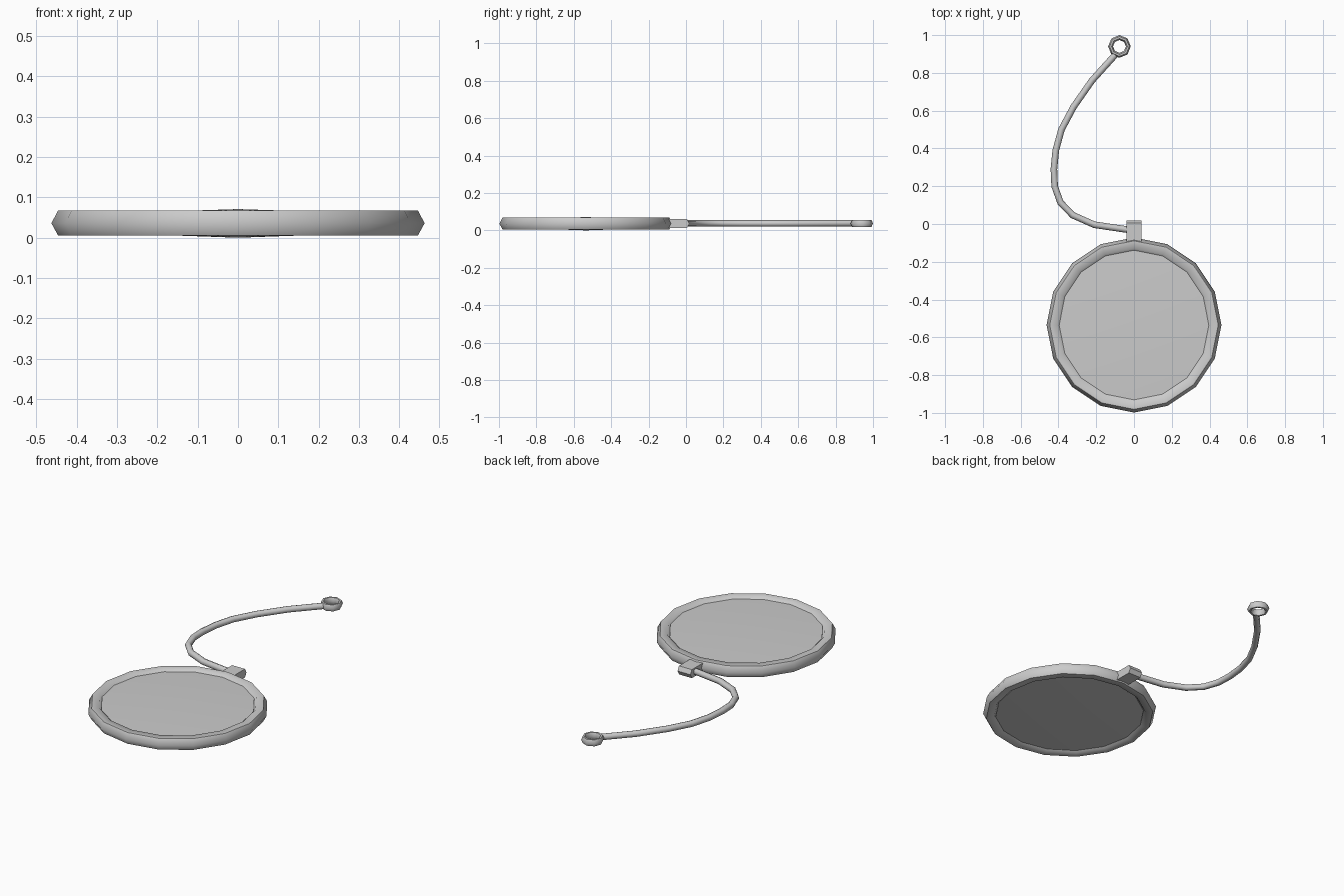
import bpy, bmesh, math
from mathutils import Vector

if "Cube" in bpy.data.objects:
    bpy.data.objects.remove(bpy.data.objects["Cube"])


def make(name, verts, faces, angle=60):
    mesh = bpy.data.meshes.new(name)
    mesh.from_pydata(verts, [], faces)
    bm = bmesh.new()
    bm.from_mesh(mesh)
    bmesh.ops.recalc_face_normals(bm, faces=bm.faces)
    bm.to_mesh(mesh)
    bm.free()
    ob = bpy.data.objects.new(name, mesh)
    bpy.context.collection.objects.link(ob)
    bpy.ops.object.select_all(action='DESELECT')
    ob.select_set(True)
    bpy.context.view_layer.objects.active = ob
    if angle:
        bpy.ops.object.shade_smooth_by_angle(angle=math.radians(angle))
    return ob


def ring(name, profile, sides, cx, cy):
    """Spin a closed (radius, z) profile around a vertical axis."""
    n = len(profile)
    verts = [(cx + r * math.cos(2 * math.pi * i / sides),
              cy + r * math.sin(2 * math.pi * i / sides), z)
             for i in range(sides) for r, z in profile]
    faces = [(i * n + j, i * n + (j + 1) % n,
              (i + 1) % sides * n + (j + 1) % n, (i + 1) % sides * n + j)
             for i in range(sides) for j in range(n)]
    return make(name, verts, faces)


def disc(name, radius, edge_low, edge_high, low, high, sides, cx, cy):
    """Shallow double-coned disc."""
    verts = [(cx, cy, low), (cx, cy, high)]
    faces = []
    for i in range(sides):
        a = 2 * math.pi * i / sides
        x, y = cx + radius * math.cos(a), cy + radius * math.sin(a)
        verts += [(x, y, edge_low), (x, y, edge_high)]
        p, q = 2 + 2 * i, 2 + 2 * ((i + 1) % sides)
        faces += [(0, p, q), (1, q + 1, p + 1), (p, p + 1, q + 1, q)]
    return make(name, verts, faces)


def tube(name, path, radius, z, sides):
    """Sweep a round section along a flat path."""
    pts = [Vector((x, y, z)) for x, y in path]
    verts, faces = [], []
    for i, p in enumerate(pts):
        t = (pts[min(i + 1, len(pts) - 1)] - pts[max(i - 1, 0)]).normalized()
        side = Vector((-t.y, t.x, 0))
        for k in range(sides):
            a = 2 * math.pi * k / sides
            verts.append(p + radius * (side * math.cos(a) + Vector((0, 0, math.sin(a)))))
    for i in range(len(pts) - 1):
        for k in range(sides):
            a, b = i * sides + k, i * sides + (k + 1) % sides
            faces.append((a, b, b + sides, a + sides))
    faces += [tuple(range(sides)), tuple(range(len(verts) - sides, len(verts)))]
    return make(name, verts, faces)


# Round case: rim and shallow domed face
CY = -0.535
ring("case_rim", [(0.463, 0.036), (0.446, 0.068), (0.406, 0.068),
                  (0.385, 0.036), (0.406, 0.005), (0.446, 0.005)], 16, 0, CY)
disc("case_face", 0.396, 0.014, 0.058, 0.0, 0.071, 16, 0, CY)

# Clasp block: hexagonal section running across x
section = [(-0.11, 0.036), (-0.095, 0.06), (0.005, 0.06),
           (0.018, 0.036), (0.005, 0.012), (-0.095, 0.012)]
verts = [(x, y, z) for x in (-0.04, 0.04) for y, z in section]
faces = [(i, (i + 1) % 6, (i + 1) % 6 + 6, i + 6) for i in range(6)]
make("clasp", verts, faces + [tuple(range(6)), tuple(range(6, 12))], 0)

# Curved cord
tube("cord", [(0.0, -0.035), (-0.04, -0.029), (-0.21, -0.004), (-0.325, 0.047),
              (-0.39, 0.115), (-0.42, 0.2), (-0.424, 0.29), (-0.414, 0.39),
              (-0.384, 0.5), (-0.32, 0.62), (-0.222, 0.76), (-0.1, 0.895)],
     0.0175, 0.037, 8)

# End loop
ring("end_loop", [(0.06, 0.037), (0.052, 0.055), (0.042, 0.055),
                  (0.034, 0.037), (0.042, 0.019), (0.052, 0.019)], 8, -0.077, 0.94)
